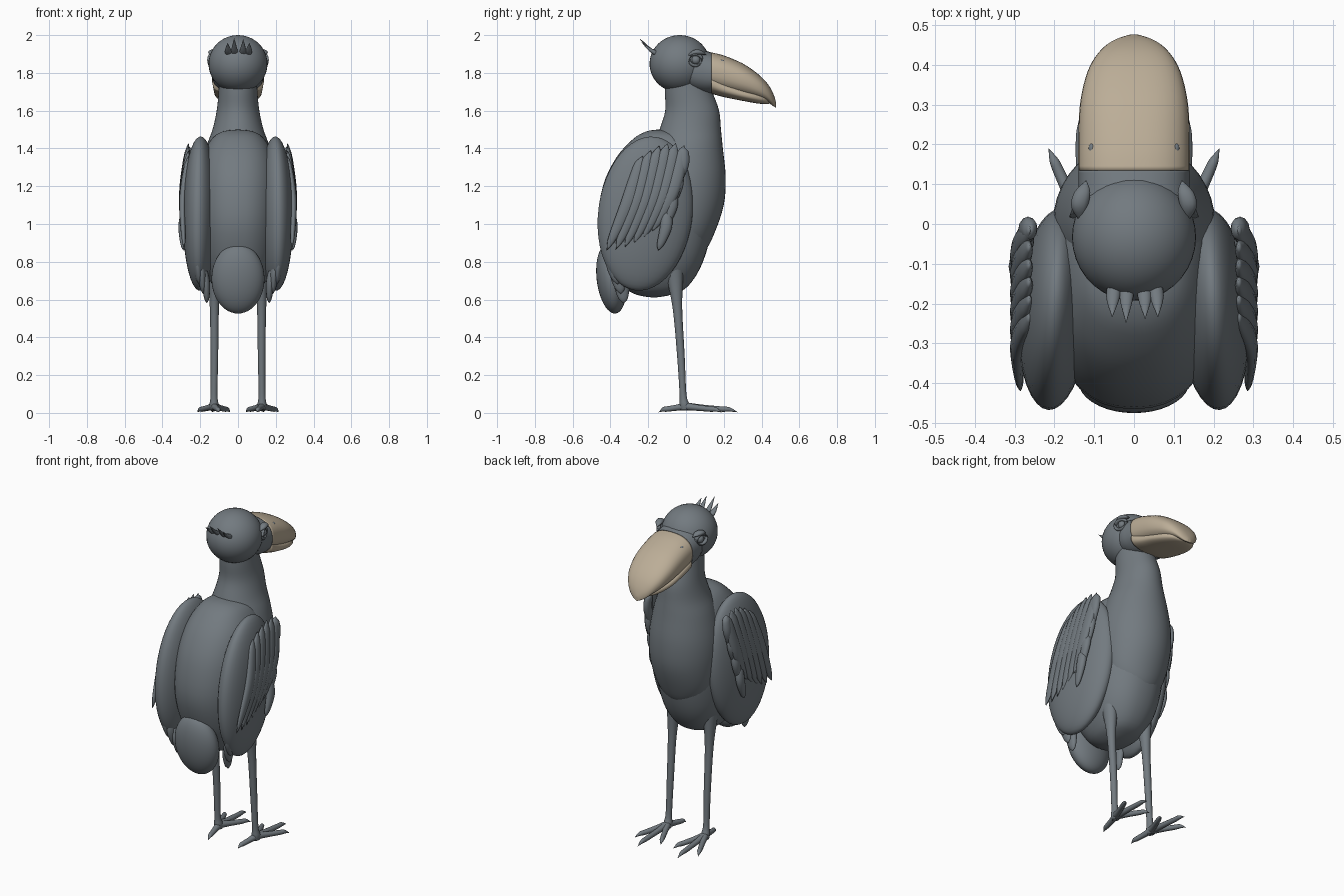
import bpy, bmesh, math
from mathutils import Vector, Matrix

cube = bpy.data.objects.get("Cube")
if cube:
    bpy.data.objects.remove(cube)


def material(name, rgb):
    m = bpy.data.materials.new(name)
    m.diffuse_color = (*rgb, 1)
    m.use_nodes = True
    m.node_tree.nodes["Principled BSDF"].inputs["Base Color"].default_value = (*rgb, 1)
    return m


GREY = material("slate grey", (0.17, 0.195, 0.215))
BEIGE = material("beak beige", (0.50, 0.42, 0.31))
X, Y, Z = Vector((1, 0, 0)), Vector((0, 1, 0)), Vector((0, 0, 1))


def finish(name, bm, mat):
    bmesh.ops.remove_doubles(bm, verts=bm.verts, dist=0.0003)
    bmesh.ops.recalc_face_normals(bm, faces=bm.faces)
    for f in bm.faces:
        f.smooth = True
    me = bpy.data.meshes.new(name)
    bm.to_mesh(me)
    bm.free()
    me.materials.append(mat)
    ob = bpy.data.objects.new(name, me)
    bpy.context.collection.objects.link(ob)
    return ob


def refine(rows, steps):
    """Catmull-Rom interpolation of the section rows."""
    rows = [Vector(r) for r in rows]
    pad = [rows[0]] + rows + [rows[-1]]
    out = []
    for i in range(1, len(pad) - 2):
        p, a, b, n = pad[i - 1:i + 3]
        for k in range(steps):
            t = k / steps
            out.append(0.5 * (2 * a + (b - p) * t + (2 * p - 5 * a + 4 * b - n) * t * t
                              + (3 * a - p - 3 * b + n) * t ** 3))
    return out + [rows[-1]]


def sweep(name, rows, u, v, mat=GREY, sides=24, steps=4, power=2.0):
    """Skin through (x, y, z, radius_u, radius_v) sections."""
    bm = bmesh.new()
    rings = []
    for r in refine(rows, steps):
        ring = []
        for k in range(sides):
            a = math.tau * k / sides
            c, s = math.cos(a), math.sin(a)
            c = math.copysign(abs(c) ** (2 / power), c)
            s = math.copysign(abs(s) ** (2 / power), s)
            ring.append(bm.verts.new(Vector(r[:3]) + u * c * max(r[3], 0) + v * s * max(r[4], 0)))
        rings.append(ring)
    for p, q in zip(rings, rings[1:]):
        for k in range(sides):
            j = (k + 1) % sides
            bm.faces.new((p[k], p[j], q[j], q[k]))
    bm.faces.new(rings[0])
    bm.faces.new(rings[-1])
    return finish(name, bm, mat)


def ellipsoid(name, loc, radii, tilt=0.0, mat=GREY, yaw=0.0):
    bm = bmesh.new()
    m = (Matrix.Translation(loc) @ Matrix.Rotation(yaw, 4, "Z")
         @ Matrix.Rotation(tilt, 4, "X") @ Matrix.Diagonal((*radii, 1)))
    bmesh.ops.create_uvsphere(bm, u_segments=36, v_segments=24, radius=1, matrix=m)
    return finish(name, bm, mat)


def upright(name, table, **kw):
    """Vertical form from (z, back y, front y, half width)."""
    return sweep(name, [(0, (b + f) / 2, z, w, (f - b) / 2) for z, b, f, w in table], X, Y, **kw)


def forward(name, table, **kw):
    """Form along y from (y, low z, high z, half width)."""
    return sweep(name, [(0, y, (a + b) / 2, w, (b - a) / 2) for y, a, b, w in table], X, Z, **kw)


def feather(name, pts, width, thick):
    """Flat blade along three points, broad in the y-z plane."""
    d = (Vector(pts[-1]) - Vector(pts[0])).normalized()
    rows = []
    path = refine(pts, 4)
    for i, p in enumerate(path):
        t = i / (len(path) - 1)
        k = math.sin(math.pi * t ** 0.75) ** 0.6 if 0 < t < 1 else 0
        rows.append((*p, thick * k, width * k))
    return sweep(name, rows, X, d.cross(X).normalized(), sides=12, steps=2)


# Torso, chest with neck, tail
upright("torso", [(0.61, -0.17, -0.17, 0), (0.625, -0.26, -0.08, 0.07), (0.67, -0.33, 0.01, 0.13),
                  (0.8, -0.41, 0.09, 0.19), (1.0, -0.465, 0.14, 0.215), (1.2, -0.44, 0.14, 0.215),
                  (1.35, -0.37, 0.10, 0.19), (1.45, -0.28, 0.04, 0.14), (1.49, -0.21, -0.06, 0.08),
                  (1.5, -0.15, -0.15, 0)], sides=40, power=2.3)
upright("chest_and_neck", [(0.82, 0.0, 0.02, 0), (0.86, -0.08, 0.10, 0.10), (0.95, -0.15, 0.15, 0.17),
                           (1.1, -0.2, 0.2, 0.2), (1.25, -0.2, 0.21, 0.2), (1.4, -0.17, 0.195, 0.17),
                           (1.5, -0.14, 0.185, 0.135), (1.6, -0.11, 0.175, 0.113),
                           (1.7, -0.112, 0.14, 0.103), (1.8, -0.11, 0.11, 0.10)], sides=40)
ellipsoid("tail", (0, -0.395, 0.71), (0.14, 0.078, 0.185), 0.12)

# Head and face
ellipsoid("head", (0, -0.033, 1.848), (0.156, 0.16, 0.152))
forward("face", [(-0.02, 1.73, 1.93, 0.12), (0.05, 1.70, 1.93, 0.138), (0.1, 1.69, 1.918, 0.14),
                 (0.135, 1.69, 1.908, 0.14)], power=2.3)

# Beak: domed upper half with hooked tip, shallow lower half
forward("upper_beak", [(0.135, 1.71, 1.908, 0.14), (0.2, 1.695, 1.892, 0.14), (0.3, 1.675, 1.85, 0.136),
                       (0.38, 1.66, 1.795, 0.118), (0.43, 1.645, 1.745, 0.09),
                       (0.46, 1.625, 1.695, 0.055), (0.475, 1.617, 1.65, 0.015),
                       (0.476, 1.62, 1.63, 0)], mat=BEIGE, sides=36, power=2.4)
forward("lower_beak", [(0.135, 1.69, 1.80, 0.135), (0.2, 1.672, 1.76, 0.13), (0.3, 1.652, 1.72, 0.122),
                       (0.38, 1.638, 1.70, 0.10), (0.43, 1.635, 1.68, 0.065),
                       (0.45, 1.64, 1.66, 0)], mat=BEIGE, sides=36, power=2.4)

# Crest on the back of the head
for i, (x, tip_y, tip_z) in enumerate([(-0.055, -0.235, 1.96), (-0.02, -0.25, 1.985),
                                       (0.028, -0.24, 1.98), (0.06, -0.235, 1.96)]):
    sweep(f"crest_feather_{i + 1}", [(x * 0.8, -0.12, 1.89, 0.014, 0.014),
                                     (x * 0.95, -0.18, 1.915, 0.018, 0.014),
                                     (x, tip_y, tip_z, 0, 0)], X, Z, sides=10)

for side, s in (("left", 1), ("right", -1)):
    # Eye with lids and brow
    ellipsoid(f"{side}_eye", (s * 0.132, 0.052, 1.868), (0.02, 0.023, 0.023))
    ring = [(s * (0.139 - 0.012 * math.cos(a)), 0.052 + 0.034 * math.cos(a), 1.868 + 0.03 * math.sin(a))
            for a in [math.tau * k / 16 for k in range(17)]]
    for part, pts in (("upper_lid", ring[:9]), ("lower_lid", ring[8:])):
        sweep(f"{side}_{part}", [(*p, 0.012, 0.009) for p in pts], X, (Y * 0.5 + Z).normalized(),
              sides=10, steps=1)
    sweep(f"{side}_brow", [(s * 0.13, 0.0, 1.885, 0, 0), (s * 0.137, 0.04, 1.907, 0.02, 0.013),
                           (s * 0.13, 0.08, 1.908, 0.02, 0.012), (s * 0.12, 0.11, 1.895, 0, 0)],
          X, Z, sides=12)
    ellipsoid(f"{side}_nostril", (s * 0.105, 0.19, 1.862), (0.009, 0.013, 0.008))

    # Folded wing
    ellipsoid(f"{side}_wing", (s * 0.2, -0.215, 1.055), (0.092, 0.25, 0.41), -0.13, yaw=s * 0.06)

    # Long flight feathers lie over the outside, sloping down and back
    for i in range(6):
        t = i / 5
        top = (s * 0.262, -0.23 + 0.22 * t, 1.36 + 0.07 * math.sin(2.2 * t))
        low = (s * 0.285, -0.42 + 0.24 * t, 0.86 + 0.10 * t * t)
        mid = (s * 0.293, (top[1] + low[1]) / 2 + 0.02, 1.12 + 0.05 * t)
        feather(f"{side}_flight_feather_{i + 1}", (top, mid, low), 0.038, 0.019)
    # Short feathers overlap along the leading edge
    for i in range(4):
        y, z = -0.012 - 0.03 * i, 1.41 - 0.11 * i
        x = s * (0.258 + 0.008 * i)
        feather(f"{side}_covert_{i + 1}", ((x, y, z), (x + s * 0.012, y - 0.005, z - 0.1),
                                           (x + s * 0.008, y - 0.045, z - 0.22)), 0.032, 0.022)
    # Wing-tip feathers hang beside the tail
    for i in range(3):
        feather(f"{side}_tip_feather_{i + 1}",
                ((s * (0.235 - 0.02 * i), -0.37 + 0.02 * i, 0.92 - 0.06 * i),
                 (s * (0.215 - 0.022 * i), -0.38 + 0.02 * i, 0.79 - 0.05 * i),
                 (s * (0.205 - 0.02 * i), -0.36 + 0.015 * i, 0.68 - 0.05 * i)), 0.045, 0.024)

    # Leg
    sweep(f"{side}_leg", [(s * 0.12, -0.07, 0.82, 0.05, 0.06), (s * 0.123, -0.058, 0.7, 0.035, 0.042),
                          (s * 0.125, -0.045, 0.55, 0.024, 0.025), (s * 0.125, -0.027, 0.3, 0.02, 0.02),
                          (s * 0.127, -0.016, 0.1, 0.018, 0.018), (s * 0.127, -0.008, 0.045, 0.024, 0.026),
                          (s * 0.127, -0.005, 0.015, 0.02, 0.025)], X, Y, sides=16)

    # Toes taper into claws
    for toe, x, y in (("middle", 0.135, 0.275), ("outer", 0.215, 0.19),
                      ("inner", 0.042, 0.185), ("back", 0.1, -0.145)):
        a, b = Vector((s * 0.127, -0.005, 0.035)), Vector((s * x, y, 0.003))
        d = b - a
        across = d.cross(Z).normalized()
        rows = [(*(a + d * t)[:2], z, r, r) for t, z, r in
                ((0, 0.035, 0.021), (0.35, 0.027, 0.016), (0.7, 0.02, 0.014),
                 (0.85, 0.018, 0.011), (1, 0.003, 0))]
        sweep(f"{side}_{toe}_toe", rows, across, Z, sides=12)
